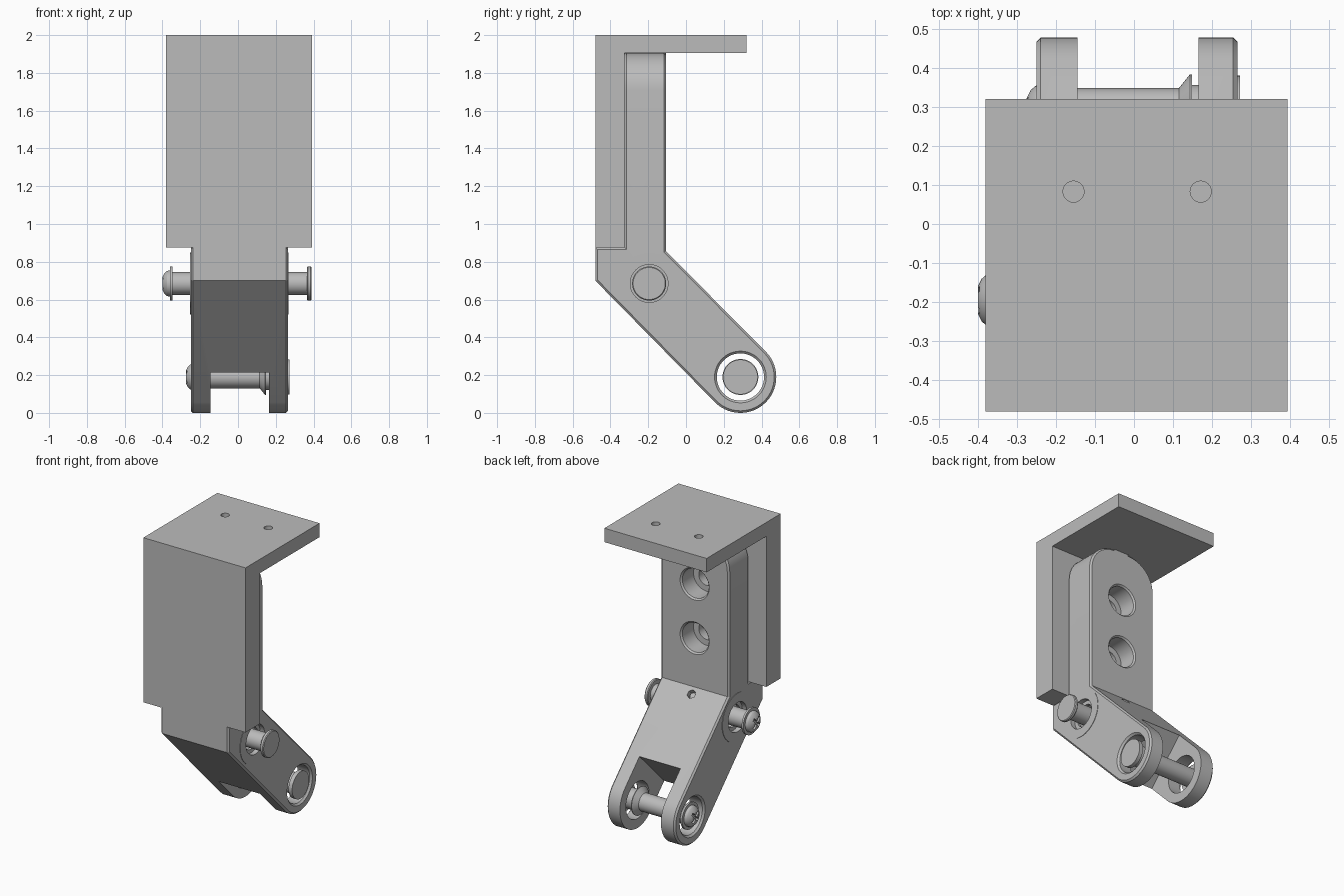
import bpy, bmesh
from math import pi, sin, cos, radians
from mathutils import Matrix, Vector

if "Cube" in bpy.data.objects:
    bpy.data.objects.remove(bpy.data.objects["Cube"], do_unlink=True)

metal = bpy.data.materials.new("grey metal")
metal.use_nodes = True
metal.diffuse_color = (0.5, 0.5, 0.5, 1)
metal.node_tree.nodes["Principled BSDF"].inputs["Base Color"].default_value = metal.diffuse_color

MID = 0.008                      # middle of the arm in x
LEFT, RIGHT = -0.25, 0.265       # arm sides
FORK = Vector((0, 0.288, 0.19))  # lower pin axis
PIVOT = Vector((0, -0.195, 0.685))  # upper pin axis
ROUND = 0.19


def finish(name, bm):
    bmesh.ops.recalc_face_normals(bm, faces=bm.faces)
    mesh = bpy.data.meshes.new(name)
    bm.to_mesh(mesh)
    bm.free()
    ob = bpy.data.objects.new(name, mesh)
    mesh.materials.append(metal)
    bpy.context.collection.objects.link(ob)
    return ob


def extrude_x(points, x0, x1):
    """Extrude a (y, z) outline along x."""
    bm = bmesh.new()
    face = bm.faces.new([bm.verts.new((x0, y, z)) for y, z in points])
    ext = bmesh.ops.extrude_face_region(bm, geom=[face])
    moved = [v for v in ext["geom"] if isinstance(v, bmesh.types.BMVert)]
    bmesh.ops.translate(bm, verts=moved, vec=(x1 - x0, 0, 0))
    bmesh.ops.recalc_face_normals(bm, faces=bm.faces)
    return bm


def lathe(name, profile, matrix, closed=False, steps=48):
    """Spin an (x, radius) profile about the x axis."""
    bm = bmesh.new()
    vs = [bm.verts.new((x, 0, r)) for x, r in profile]
    pairs = list(zip(vs, vs[1:])) + ([(vs[-1], vs[0])] if closed else [])
    edges = [bm.edges.new(p) for p in pairs]
    bmesh.ops.spin(bm, geom=vs + edges, cent=(0, 0, 0), axis=(1, 0, 0),
                   angle=2 * pi, steps=steps, use_duplicate=False)
    bmesh.ops.remove_doubles(bm, verts=bm.verts, dist=1e-5)
    bmesh.ops.transform(bm, matrix=matrix, verts=bm.verts)
    return finish(name, bm)


def box(name, size, matrix):
    bm = bmesh.new()
    bmesh.ops.create_cube(bm, size=1, matrix=matrix @ Matrix.Diagonal((*size, 1)))
    return finish(name, bm)


def activate(ob):
    for o in bpy.context.selected_objects:
        o.select_set(False)
    ob.select_set(True)
    bpy.context.view_layer.objects.active = ob


def cut(ob, cutters):
    for c in cutters:
        c.hide_render = True
        mod = ob.modifiers.new("cut", "BOOLEAN")
        mod.operation = "DIFFERENCE"
        mod.solver = "EXACT"
        mod.object = c
        activate(ob)
        bpy.ops.object.modifier_apply(modifier=mod.name)
        bpy.data.objects.remove(c, do_unlink=True)


def smooth(ob):
    activate(ob)
    bpy.ops.object.shade_smooth_by_angle(angle=radians(25))


def at(x, y, z):
    return Matrix.Translation((x, y, z))


ALONG_Y = Matrix.Rotation(pi / 2, 4, "Z")
ALONG_Z = Matrix.Rotation(-pi / 2, 4, "Y")

# Angle bracket with two blind holes in its top
outline = [(-0.48, 0.875), (-0.325, 0.875), (-0.325, 1.905),
           (0.32, 1.905), (0.32, 2), (-0.48, 2)]
bracket = finish("angle_bracket", extrude_x(outline, -0.38, 0.393))
cut(bracket, [lathe("hole", [(-0.05, 0), (-0.05, 0.027), (0.02, 0.027), (0.02, 0)],
                    at(MID + s * 0.163, 0.083, 2) @ ALONG_Z, steps=24) for s in (-1, 1)])
smooth(bracket)

# Bent arm: upright block running down into a rounded, sloping fork
N = 28
arc = [(FORK.y + ROUND * cos(a), FORK.z + ROUND * sin(a))
       for a in (radians(-135 + 180 * i / N) for i in range(N + 1))]
outline = [(-0.325, 1.905), (-0.325, 0.875), (-0.48, 0.875), (-0.48, 0.7),
           *arc, (-0.105, 0.855), (-0.105, 1.905)]
bm = extrude_x(outline, LEFT, RIGHT)
corners = [e for e in bm.edges
           if all(v.co.z > 1.9 for v in e.verts)
           and abs(e.verts[0].co.x - e.verts[1].co.x) < 1e-4]
bmesh.ops.bevel(bm, geom=corners, offset=0.2, segments=10, profile=0.5, affect="EDGES")
bm.normal_update()
rim = [e for e in bm.edges if len(e.link_faces) == 2 and e.calc_face_angle() > 0.6
       and any(abs(f.normal.x) > 0.05 for f in e.link_faces)]
bmesh.ops.bevel(bm, geom=rim, offset=0.011, segments=1, profile=0.5, affect="EDGES")
arm = finish("bent_arm", bm)

slot = box("slot", (0.31, 0.62, 0.6),
           at(MID + 0.002, *FORK.yz) @ Matrix.Rotation(-pi / 4, 4, "X") @ at(0, 0.09, 0))
fork_hole = lathe("fork_hole",
                  [(LEFT - 0.02, 0), (LEFT - 0.02, 0.157), (LEFT + 0.012, 0.125),
                   (RIGHT - 0.012, 0.125), (RIGHT + 0.02, 0.157), (RIGHT + 0.02, 0)],
                  Matrix.Translation(FORK))
pivot_hole = lathe("pivot_hole", [(-0.4, 0), (-0.4, 0.1), (0.4, 0.1), (0.4, 0)],
                   Matrix.Translation(PIVOT))
bores = [lathe("bore", [(-0.2, 0), (-0.2, 0.06), (-0.13, 0.06), (-0.13, 0.1),
                        (-0.01, 0.1), (0.02, 0.13), (0.02, 0)],
               at(MID, -0.105, z) @ ALONG_Y) for z in (1.19, 1.56)]
SLOPE = at(MID, -0.07, 0.82) @ Matrix.Rotation(pi / 4, 4, "X") @ ALONG_Y
screw_hole = lathe("screw_hole", [(-0.04, 0), (-0.04, 0.03), (0.03, 0.03), (0.03, 0)],
                   SLOPE, steps=6)
cut(arm, [slot, fork_hole, pivot_hole, *bores, screw_hole])
smooth(arm)

# Grub screw at the bottom of its socket
smooth(lathe("grub_screw", [(-0.045, 0), (-0.045, 0.018), (-0.02, 0.018), (-0.02, 0)],
             SLOPE, steps=24))

# Bushings let into both sides of the arm
for side, x, out in (("right", LEFT, -1), ("left", RIGHT, 1)):
    ring = [(x - out * 0.05, 0.075), (x - out * 0.05, 0.163), (x + out * 0.003, 0.163),
            (x + out * 0.003, 0.1), (x - out * 0.03, 0.1), (x - out * 0.03, 0.075)]
    smooth(lathe(side + "_bushing", ring, Matrix.Translation(PIVOT), closed=True))


def pin(name, start, body, centre):
    """Pin with a domed, cross-slotted screw head and washer at its -x end."""
    head = [(0, 0), (0, 0.035), (0.01, 0.055), (0.023, 0.066), (0.04, 0.07),
            (0.04, 0.09), (0.053, 0.09), (0.053, 0.06)]
    ob = lathe(name, [(start + x, r) for x, r in head] + body, Matrix.Translation(centre))
    place = at(start, *centre.yz)
    cut(ob, [box("cross", (0.04, 0.085, 0.018), place @ Matrix.Rotation(a, 4, "X"))
             for a in (pi / 4, -pi / 4)])
    smooth(ob)


pin("upper_pin", -0.4,
    [(0.365, 0.06), (0.365, 0.085), (0.37, 0.09), (0.385, 0.09), (0.39, 0.085), (0.39, 0)],
    PIVOT)
pin("lower_pin", -0.275,
    [(0.115, 0.06), (0.143, 0.095), (0.148, 0.095), (0.148, 0.068), (0.245, 0.068),
     (0.245, 0.092), (0.272, 0.092), (0.272, 0)],
    FORK)
